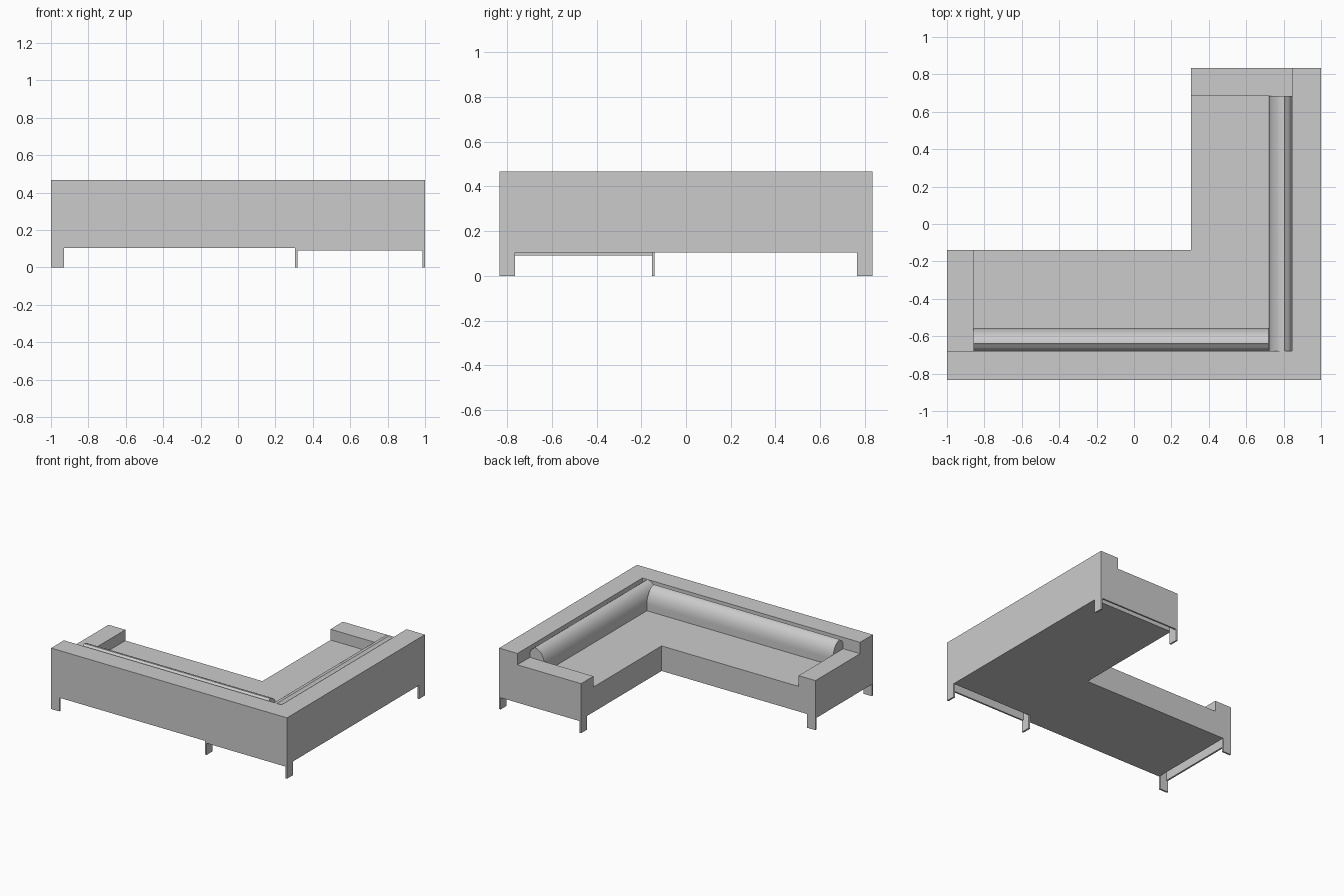
import bpy, bmesh, math
from mathutils import Vector

cube = bpy.data.objects.get("Cube")
if cube:
    bpy.data.objects.remove(cube, do_unlink=True)

grey = bpy.data.materials.new("upholstery_grey")
grey.use_nodes = True
colour = (0.6, 0.6, 0.6, 1)
grey.diffuse_color = colour
grey.node_tree.nodes["Principled BSDF"].inputs["Base Color"].default_value = colour


def extrude(name, points, sweep, smooth=False):
    """Extrude a closed outline of 3D points along a vector."""
    bm = bmesh.new()
    face = bm.faces.new([bm.verts.new(p) for p in points])
    out = bmesh.ops.extrude_face_region(bm, geom=[face])
    moved = [g for g in out["geom"] if isinstance(g, bmesh.types.BMVert)]
    bmesh.ops.translate(bm, verts=moved, vec=Vector(sweep))
    bmesh.ops.recalc_face_normals(bm, faces=bm.faces[:])
    mesh = bpy.data.meshes.new(name)
    bm.to_mesh(mesh)
    bm.free()
    mesh.materials.append(grey)
    obj = bpy.data.objects.new(name, mesh)
    bpy.context.collection.objects.link(obj)
    if smooth:
        bpy.ops.object.select_all(action="DESELECT")
        obj.select_set(True)
        bpy.context.view_layer.objects.active = obj
        bpy.ops.object.shade_smooth_by_angle(angle=math.radians(35))
    return obj


def plan(name, outline, z0, z1):
    return extrude(name, [(x, y, z0) for x, y in outline], (0, 0, z1 - z0))


def box(name, x0, x1, y0, y1, z0, z1):
    return plan(name, [(x0, y0), (x1, y0), (x1, y1), (x0, y1)], z0, z1)


# Main dimensions
W, D = 1.0, 0.835            # half width and half depth
IX, IY = 0.305, -0.14        # inner corner of the L
BX, BY = 0.845, -0.68        # inner faces of the backrests
LEG, T = 0.07, 0.013         # leg width and panel thickness
UNDER, RECESS, SEAT, ARM, TOP = 0.105, 0.2, 0.297, 0.38, 0.467

# Seat and underside, which leaves a shallow recess at each end
plan("seat", [(-W, -D), (W, -D), (W, D), (IX, D), (IX, IY), (-W, IY)], RECESS, SEAT)
plan("underside", [(-W + LEG, -D), (IX, -D), (IX, -D + LEG), (W, -D + LEG),
                   (W, D - LEG), (IX, D - LEG), (IX, IY), (-W + LEG, IY)],
     UNDER, RECESS)

# Thin end aprons
box("side_apron", -W, -W + T, -D, IY, 0.09, RECESS)
for name, y in (("front_apron", -D), ("back_apron", D - T)):
    box(name, IX, W, y, y + T, 0.09, RECESS)

# Flat plate legs
for i, x in enumerate((IX, W - T)):
    for j, y in enumerate((-D, D - LEG)):
        box(f"long_wing_leg_{i}_{j}", x, x + T, y, y + LEG, 0, RECESS)
for i, y in enumerate((-D, IY - T)):
    box(f"short_wing_leg_{i}", -W, -W + LEG, y, y + T, 0, RECESS)

# Backrest and arms
plan("backrest", [(-W, -D), (W, -D), (W, D), (BX, D), (BX, BY), (-W, BY)], SEAT, TOP)
box("short_wing_arm", -W, -0.857, BY, IY, SEAT, ARM)
box("long_wing_arm", IX, BX, 0.685, D, SEAT, ARM)

# Bolster cross-section: distance from the backrest, and height
section = [(0, SEAT), (0.125, SEAT)]
for k in range(13):
    a = math.radians(90 * k / 12)
    section.append((0.04 + 0.085 * math.cos(a), 0.345 + 0.121 * math.sin(a)))
for k in range(1, 7):
    a = math.radians(90 * k / 6)
    section.append((0.04 - 0.04 * math.sin(a), 0.40 + 0.058 * math.cos(a)))

extrude("front_bolster", [(-0.857, BY + d, z) for d, z in section],
        (BX - 0.125 + 0.857, 0, 0), smooth=True)
extrude("side_bolster", [(BX - d, BY, z) for d, z in section],
        (0, 0.685 - BY, 0), smooth=True)
